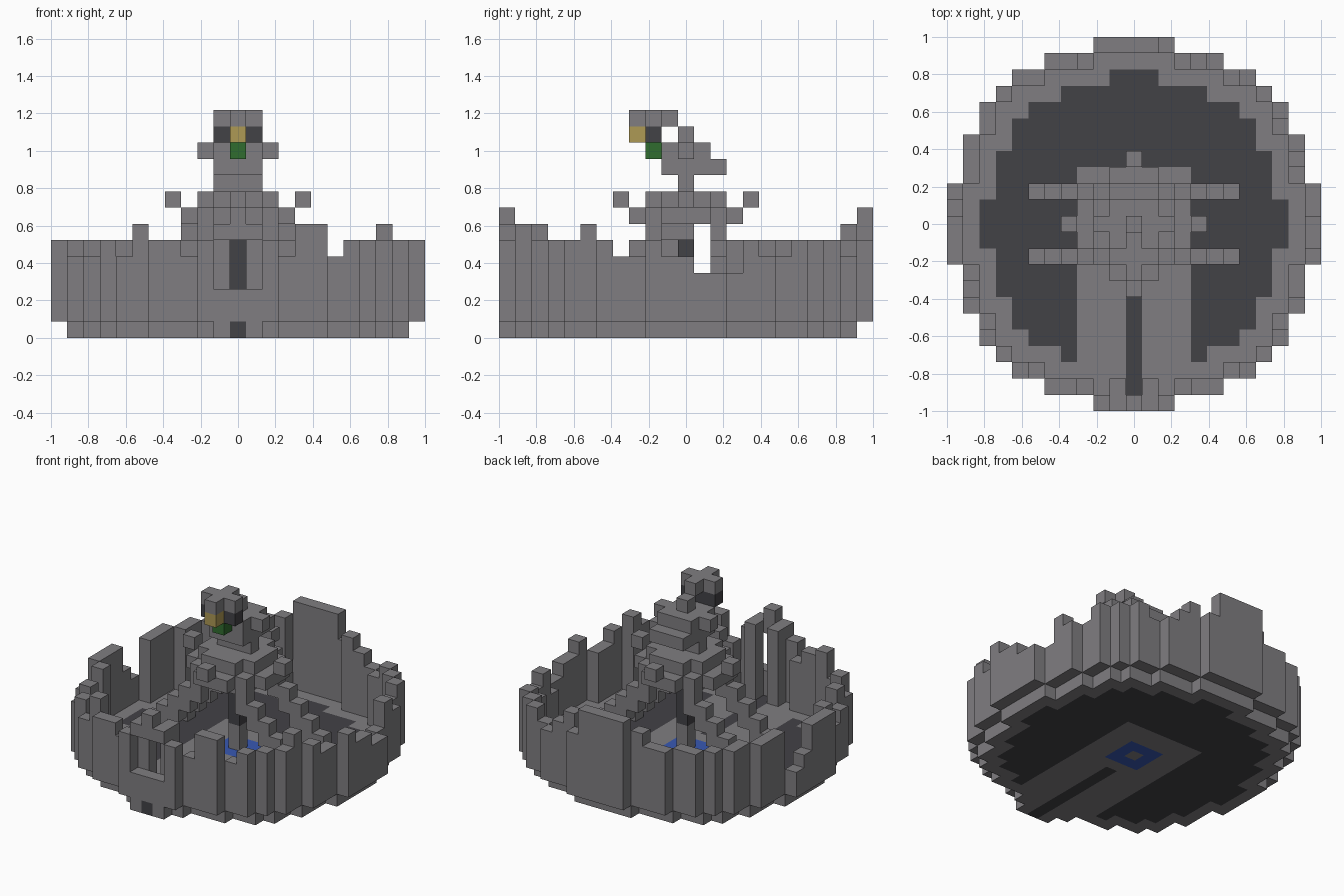
import bpy, bmesh, random
from mathutils import Vector

cube = bpy.data.objects.get("Cube")
if cube:
    bpy.data.objects.remove(cube)

random.seed(4)
U = 2 / 23  # block size


def material(name, rgb):
    m = bpy.data.materials.new(name)
    m.use_nodes = True
    m.diffuse_color = (*rgb, 1)
    m.node_tree.nodes["Principled BSDF"].inputs["Base Color"].default_value = (*rgb, 1)
    return m


STONE = material("grey stone", (0.215, 0.208, 0.22))
DARK = material("dark slate", (0.055, 0.054, 0.061))
GOLD = material("dull gold", (0.42, 0.32, 0.09))
GREEN = material("moss green", (0.03, 0.15, 0.028))
BLUE = material("water blue", (0.04, 0.1, 0.45))


def part(name, cells, mat):
    """Blocks on the integer grid, drawn with only their exposed faces."""
    cells = set(cells)
    bm = bmesh.new()
    for c in sorted(cells):
        mid = Vector((c[0], c[1], c[2] + 0.5))
        for axis in range(3):
            for sign in (-1, 1):
                n = [0, 0, 0]
                n[axis] = sign
                if tuple(a + b for a, b in zip(c, n)) in cells:
                    continue
                n = Vector(n)
                a = Vector((n.y, n.z, n.x))
                b = n.cross(a)
                quad = [mid + (n + a * s + b * t) / 2
                        for s, t in ((-1, -1), (1, -1), (1, 1), (-1, 1))]
                bm.faces.new([bm.verts.new(v * U) for v in quad])
    bmesh.ops.remove_doubles(bm, verts=bm.verts, dist=U / 100)
    mesh = bpy.data.meshes.new(name)
    bm.to_mesh(mesh)
    bm.free()
    mesh.materials.append(mat)
    bpy.context.collection.objects.link(bpy.data.objects.new(name, mesh))


def box(x0, x1, y0, y1, z0, z1):
    return {(x, y, z) for x in range(x0, x1 + 1)
            for y in range(y0, y1 + 1) for z in range(z0, z1 + 1)}


def disc(widths):
    n = len(widths) - 1
    return {(x, y) for y in range(-n, n + 1)
            for x in range(-widths[abs(y)], widths[abs(y)] + 1)}


def layer(flat, z):
    return {(x, y, z) for x, y in flat}


# Footprints: outer outline, floor inside the wall, dark court inside the floor
outer = disc([11, 11, 11, 10, 10, 10, 9, 9, 8, 7, 5, 2])
near = ((1, 0), (-1, 0), (0, 1), (0, -1))
floor = {(x, y) for x, y in outer if all((x + a, y + b) in outer for a, b in near)}
court = {(x, y) for x, y in floor
         if all((x + a, y + b) in floor for a in (-1, 0, 1) for b in (-1, 0, 1))}

# Floor, causeway, channel and pool
causeway = {(x, y) for x in range(-3, 4) for y in range(-9, 4)}
channel = {(0, y) for y in range(-11, -2)}
pool = {(x, y) for x in (-1, 0, 1) for y in (-1, 0, 1)} - {(0, 0)}
part("court_floor", layer(court - causeway - channel, 0), DARK)
part("stone_floor", layer(((floor - court) | causeway) - channel - pool, 0), STONE)
part("entry_channel", layer(channel, 0), DARK)
part("pool", layer(pool, 0), BLUE)

# Ruined ring wall: highest allowed block per row and per column
row_cap = dict(zip(range(-11, 12), map(int, "67766765666645666667678")))
col_cap = dict(zip(range(-11, 12), map(int, "76776766888888877667777")))
wall = set()
for x, y in sorted(outer - floor):
    cap = min(row_cap[y], col_cap[x])
    if abs(x) <= 1 and y == -11:
        continue
    if cap > 4 and (x, y) != (-2, 11):
        cap -= random.choice((0, 0, 0, 1, 1, 2))
    wall |= box(x, x, y, y, 1, cap - 1)
part("ring_wall", wall, STONE)

# Gate: sill, recessed jambs and stepped arch
gate = box(-1, 1, -11, -11, 1, 2) | box(-1, 1, -11, -11, 6, 6) | {(0, -11, 7)}
for side in (-1, 1):
    gate |= box(side, side, -10, -10, 1, 6) | {(side, -11, 0)}
part("gate", gate, STONE)

# Flying buttresses stepping up to the canopy
for sx, sx_name in ((-1, "right"), (1, "left")):
    for y, y_name in ((-2, "front"), (2, "back")):
        steps = set()
        for x in range(2, 7):
            steps |= box(sx * x, sx * x, y, y, max(1, 7 - x), 8 - x)
        part(f"{y_name}_{sx_name}_buttress", steps, STONE)

# Central pillar with a dark shaft
part("pillar_base", box(0, 0, 0, 0, 0, 2), STONE)
part("pillar_shaft", box(0, 0, 0, 0, 3, 5), DARK)
part("pillar_cap", box(-1, 1, 0, 0, 6, 6) | box(-1, 1, -1, -1, 6, 6), STONE)

# Round canopy with four projecting blocks
part("canopy", layer(disc([3, 3, 2, 1]), 7) | layer(disc([2, 2, 1]), 8), STONE)
part("canopy_spouts", [(4 * a, 4 * b, 8) for a, b in near], STONE)

# Perched statue: legs, body, shoulders and back
statue = box(-1, 1, 0, 0, 9, 9) | box(-1, 1, -1, 2, 10, 10)
statue |= box(-1, 1, -1, 1, 11, 11) | box(-2, 2, 0, 0, 11, 11) | {(0, 0, 12)}
part("statue_body", statue, STONE)

# Statue head
part("head_crown", [(0, -2, 13)] + [(a, b - 2, 13) for a, b in near], STONE)
part("head_eyes", box(-1, 1, -2, -2, 12, 12), DARK)
part("beak", [(0, -3, 12)], GOLD)
part("throat", [(0, -2, 11)], GREEN)
